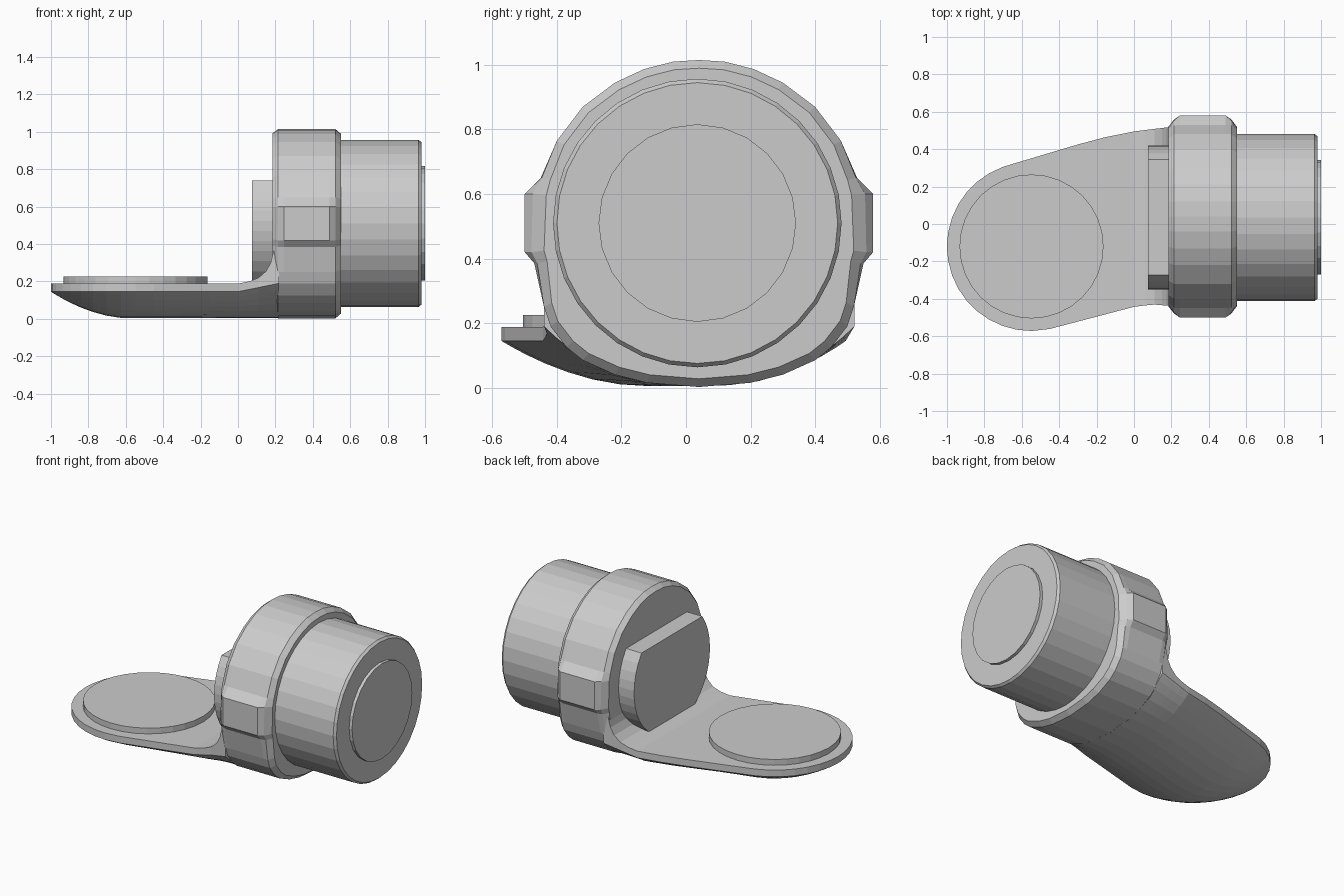
import bpy, bmesh
from math import sin, cos, pi, sqrt

if "Cube" in bpy.data.objects:
    bpy.data.objects.remove(bpy.data.objects["Cube"])

CY, CZ = 0.04, 0.51   # motor axis


def loft(name, rings):
    """Skin a list of equal-length point rings and cap both ends."""
    bm = bmesh.new()
    vr = [[bm.verts.new(p) for p in r] for r in rings]
    n = len(vr[0])
    for a, b in zip(vr, vr[1:]):
        for i in range(n):
            j = (i + 1) % n
            bm.faces.new((a[i], a[j], b[j], b[i]))
    bm.faces.new(vr[0][::-1])
    bm.faces.new(vr[-1])
    bmesh.ops.remove_doubles(bm, verts=bm.verts, dist=0.0005)
    bmesh.ops.recalc_face_normals(bm, faces=bm.faces)
    me = bpy.data.meshes.new(name)
    bm.to_mesh(me)
    bm.free()
    ob = bpy.data.objects.new(name, me)
    bpy.context.collection.objects.link(ob)
    return ob


def circle_x(x, r, n=32):
    return [(x, 0.035 + r * sin(2 * pi * i / n), CZ + r * cos(2 * pi * i / n)) for i in range(n)]


def interp(x, pts):
    for (x0, y0), (x1, y1) in zip(pts, pts[1:]):
        if x <= x1:
            return y0 + (y1 - y0) * max(0, (x - x0) / (x1 - x0))
    return pts[-1][1]


# Motor body and end cap
loft("motor_body", [circle_x(x, r) for x, r in
                    ((0.45, 0.447), (0.965, 0.447), (0.98, 0.435))])
loft("end_cap", [circle_x(x, 0.306, 24) for x in (0.95, 1.0)])

# Housing ring with side ears: half outline (plain width, eared width, z)
half = [(0, 0, 1.015), (.08, .08, 1.01), (.17, .17, .987), (.26, .26, .945), (.36, .36, .87),
        (.44, .44, .765), (.485, .49, .65), (.498, .54, .6), (.505, .54, .42), (.495, .51, .385),
        (.48, .48, .25), (.46, .46, .19), (.41, .41, .125), (.36, .36, .085), (.26, .26, .04),
        (.16, .16, .015), (0, 0, .002)]


def housing_ring(x, ear, s):
    r = [((a + (b - a) * ear) * s, CZ + (z - CZ) * s) for a, b, z in half]
    full = r + [(-y, z) for y, z in r[-2:0:-1]]
    return [(x, CY + y, z) for y, z in full]


loft("housing", [housing_ring(*k) for k in (
    (0.185, 0, .955), (0.215, .4, 1), (0.245, 1, 1), (0.49, 1, 1), (0.52, .4, 1), (0.55, 0, .95))])

# Arm: round-ended plate with bowl-shaped underside, curving up into the housing
TX, TY, TR = -0.548, -0.12, 0.452


def arm_ring(x):
    c = sqrt(max(0, TR ** 2 - (x - TX) ** 2))
    lo = TY - c if x < -0.45 else interp(x, [(-.45, -.561), (0, -.443), (.1, -.43), (.22, -.44)])
    hi = TY + c if x < -0.66 else interp(x, [(-.66, .318), (-.2, .455), (0, .495), (.22, .522)])
    s = min(0, (x - TX) / TR)
    rim = interp(x, [(0, .145), (.22, .19)])
    bot = max(.005, rim * s * s)
    power = interp(x, [(-.4, 2), (.22, 2.6)])
    top = interp(x, [(0, .188), (.06, .2), (.11, .22), (.15, .255), (.175, .3), (.19, .36), (.22, .4)])
    mid, w = (lo + hi) / 2, (hi - lo) / 2
    pts = [(x, lo, top)]
    for i in range(17):
        u = -cos(pi * i / 16)
        pts.append((x, mid + u * w, bot + (rim - bot) * abs(u) ** power))
    pts.append((x, hi, top))
    # side wall stays upright below the fillet
    pts.insert(1, (x, lo, max(rim, top - .045)))
    pts.insert(-1, (x, hi, max(rim, top - .045)))
    return pts


xs = [TX - TR * cos(pi / 2 * i / 9) for i in range(10)]
xs[0] += 0.0004
xs += [-.45, -.3, -.15, 0, .06, .11, .15, .175, .19, .22]
loft("arm_plate", [arm_ring(x) for x in xs])

# Round mounting pad on the arm
loft("mounting_pad", [[(TX + .385 * cos(2 * pi * i / 32), TY + .385 * sin(2 * pi * i / 32), z)
                       for i in range(32)] for z in (.17, .225)])

# Inner pad: disc cut flat at top and bottom
loft("inner_pad", [[(x, y, min(.74, max(.2, z))) for x, y, z in
                    [(x, 0.035 + sgn * sqrt(.385 ** 2 - (z - CZ) ** 2), z)
                     for sgn, zs in ((1, range(11)), (-1, range(10, -1, -1)))
                     for z in [.2 + .054 * k for k in zs]]]
                   for x in (0.075, 0.2)])
